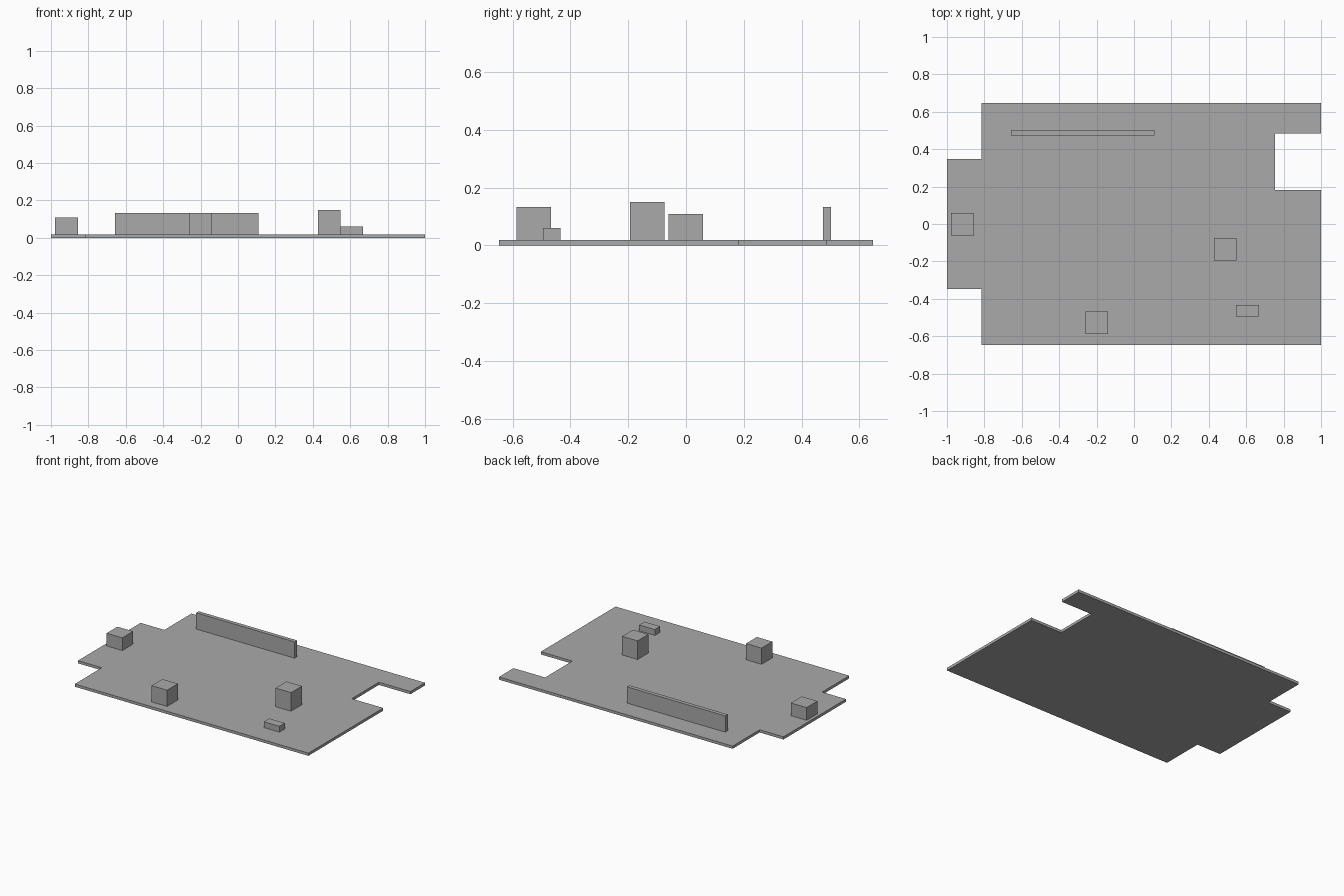
import bpy, bmesh

cube = bpy.data.objects.get("Cube")
if cube:
    bpy.data.objects.remove(cube)

grey = bpy.data.materials.new("plain_grey")
grey.use_nodes = True
colour = (0.4, 0.4, 0.4, 1)
grey.diffuse_color = colour
grey.node_tree.nodes["Principled BSDF"].inputs["Base Color"].default_value = colour

SLAB = 0.019


def prism(name, outline, bottom, top):
    """Extrude a flat outline upwards from bottom to top."""
    bm = bmesh.new()
    base = bm.faces.new([bm.verts.new((x, y, bottom)) for x, y in outline])
    result = bmesh.ops.extrude_face_region(bm, geom=[base], use_keep_orig=True)
    raised = [g for g in result["geom"] if isinstance(g, bmesh.types.BMVert)]
    bmesh.ops.translate(bm, verts=raised, vec=(0, 0, top - bottom))
    bmesh.ops.recalc_face_normals(bm, faces=bm.faces)
    mesh = bpy.data.meshes.new(name)
    bm.to_mesh(mesh)
    bm.free()
    mesh.materials.append(grey)
    obj = bpy.data.objects.new(name, mesh)
    bpy.context.collection.objects.link(obj)
    return obj


def block(name, x, y, width, depth, top):
    """Box standing on the slab, centred on x and y."""
    w, d = width / 2, depth / 2
    corners = [(x - w, y - d), (x + w, y - d), (x + w, y + d), (x - w, y + d)]
    return prism(name, corners, SLAB, top)


# Floor slab with a tab on one end and a notch in the other
prism("floor_slab", [
    (-0.815, -0.647), (1, -0.647), (1, 0.183), (0.755, 0.183),
    (0.755, 0.485), (1, 0.485), (1, 0.647), (-0.815, 0.647),
    (-0.815, 0.347), (-1, 0.347), (-1, -0.347), (-0.815, -0.347),
], 0, SLAB)

# Rooftop-style blocks and the long upright panel
block("tab_block", -0.917, -0.001, 0.122, 0.12, 0.108)
block("front_block", -0.2, -0.527, 0.12, 0.12, 0.133)
block("tall_block", 0.488, -0.134, 0.12, 0.12, 0.15)
block("low_block", 0.607, -0.464, 0.122, 0.06, 0.06)
block("long_panel", -0.274, 0.488, 0.765, 0.028, 0.133)
